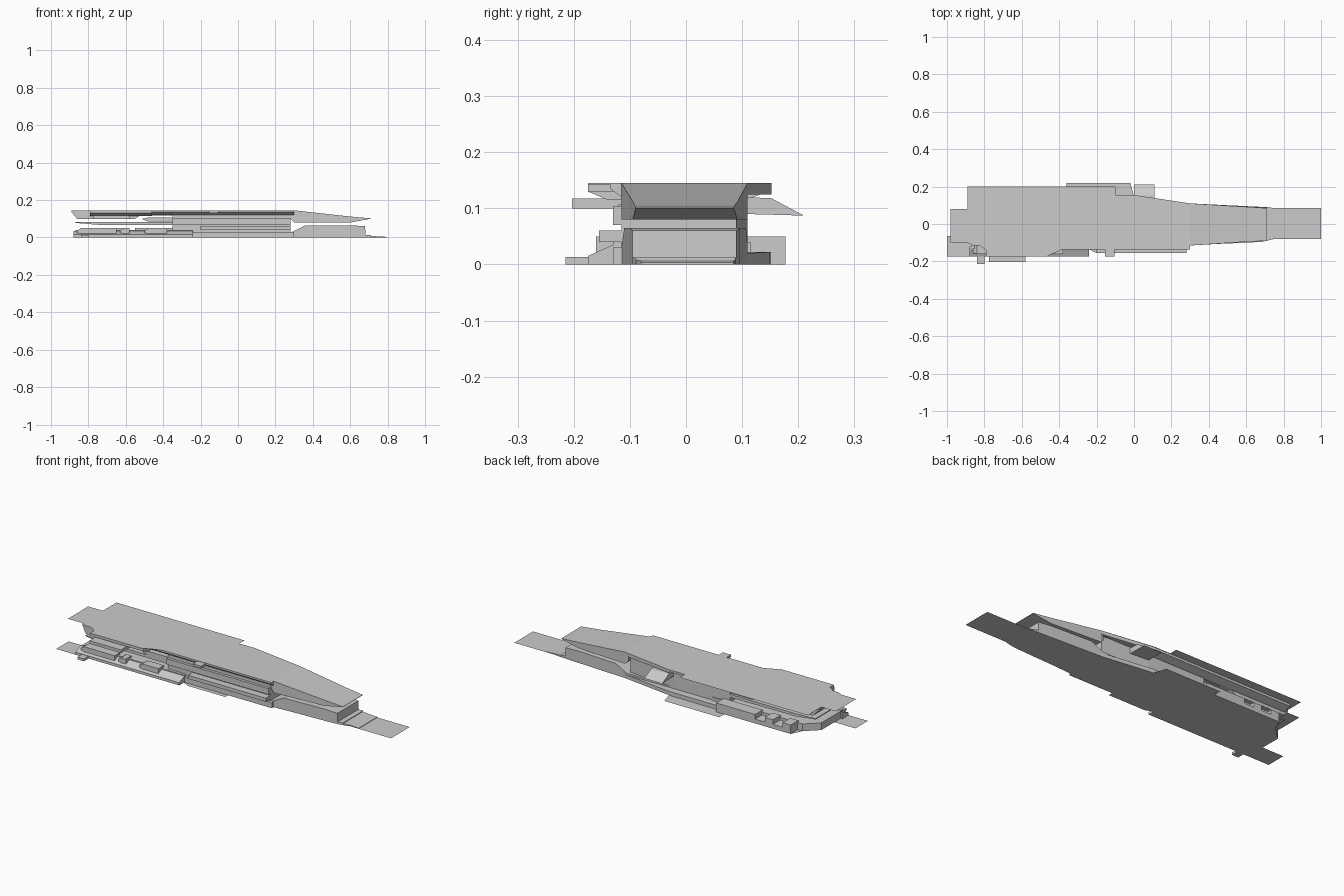
import bpy, bmesh

TOP = 0.145


def finish(name, bm, solid=True):
    if solid:
        bmesh.ops.recalc_face_normals(bm, faces=bm.faces)
    me = bpy.data.meshes.new(name)
    bm.to_mesh(me)
    bm.free()
    ob = bpy.data.objects.new(name, me)
    bpy.context.collection.objects.link(ob)
    return ob


def loft(name, rings):
    """Skin a list of rings with equal point counts and cap both ends."""
    bm = bmesh.new()
    vs = [[bm.verts.new(p) for p in r] for r in rings]
    n = len(vs[0])
    for a, b in zip(vs, vs[1:]):
        for i in range(n):
            j = (i + 1) % n
            bm.faces.new((a[i], a[j], b[j], b[i]))
    bm.faces.new(vs[0][::-1])
    bm.faces.new(vs[-1])
    return finish(name, bm)


def run(name, x0, x1, profile):
    """Extrude a (y, z) profile along the ship."""
    return loft(name, [[(x, y, z) for y, z in profile] for x in (x0, x1)])


def box(name, x0, x1, y0, y1, z0, z1):
    return run(name, x0, x1, [(y0, z0), (y1, z0), (y1, z1), (y0, z1)])


def slab(name, outline, z0, z1):
    """Extrude an (x, y) outline upward."""
    return loft(name, [[(x, y, z) for x, y in outline] for z in (z0, z1)])


def sheet(name, outline, z, up=True):
    bm = bmesh.new()
    f = bm.faces.new([bm.verts.new((x, y, z)) for x, y in outline])
    f.normal_update()
    if (f.normal.z > 0) != up:
        f.normal_flip()
    return finish(name, bm, False)


def sections(name, rows):
    """Loft rectangular frames given as x, y0, y1, z0, z1."""
    return loft(name, [[(x, a, c), (x, b, c), (x, b, d), (x, a, d)]
                       for x, a, b, c, d in rows])


# Flat flight deck with its stern tab and angled edge
sheet("flight_deck", [
    (-.98, .08), (-.98, -.10), (-.85, -.10), (-.79, -.14), (-.79, -.17),
    (-.46, -.17), (-.38, -.135), (.27, -.135), (.3, -.115), (.3, .11),
    (0, .155), (-.10, .155), (-.10, .20), (-.89, .20), (-.89, .08)], TOP)

# Lower plate, reaching past the bow and stern
sheet("base_plate", [
    (-1, -.065), (-1, -.175), (-.24, -.175), (-.24, -.135), (-.2, -.155),
    (.03, -.155), (.03, -.13), (.27, -.13), (.3, -.115), (.71, -.09),
    (.75, -.08), (1, -.08), (1, .085), (.75, .085), (.71, .09), (.3, .11),
    (0, .15), (-.02, .22), (-.36, .22), (-.36, .177), (-.77, .177),
    (-.8, .115), (-.87, .05), (-.87, -.065)], 0, False)

# Upper bow, sloping down to the front
sections("upper_bow", [
    (.28, -.11, .105, .100, .145), (.30, -.115, .11, .08, .145),
    (.60, -.095, .092, .08, .112), (.71, -.09, .085, .10, .102)])

# Lower bow and its stepped foot
sections("lower_bow", [
    (.29, -.115, .11, 0, .03), (.36, -.11, .107, 0, .065),
    (.60, -.10, .095, 0, .065), (.68, -.095, .09, 0, .06),
    (.681, -.095, .09, 0, .012), (.71, -.09, .088, 0, .012)])
sections("bow_foot", [
    (.71, -.088, .087, 0, .008), (.75, -.08, .085, 0, .006),
    (.80, -.08, .085, 0, .003)])

# Midship core with front belts
slab("midship_core", [(-.35, -.115), (.28, -.115), (.28, .09), (.0, .11),
                      (-.35, .11)], .03, .13)
box("middle_belt", -.35, .28, -.13, -.115, .070, .103)
box("lower_belt", -.20, .28, -.155, -.115, .04, .06)
box("midship_base", -.24, .3, -.13, .11, 0, .03)
run("upper_gallery", -.53, .3, [(-.11, .145), (-.135, .145),
                                (-.135, .135), (-.115, .12), (-.11, .12)])

# Stern shelf, upper hull and lower hull
sections("stern_shelf", [
    (-.87, -.10, .10, .078, .083), (-.75, -.115, .11, .068, .083),
    (-.35, -.115, .11, .066, .083)])
sections("upper_stern", [
    (-.89, -.10, .10, .135, .145), (-.86, -.115, .11, .10, .145),
    (-.55, -.115, .11, .10, .145), (-.52, -.115, .11, .12, .145),
    (-.35, -.115, .11, .125, .145)])
sections("stern_knee", [(-.51, -.115, .10, .095, .10),
                        (-.48, -.12, .10, .085, .107),
                        (-.35, -.12, .10, .085, .107)])
slab("lower_stern", [(-.87, -.13), (-.24, -.13), (-.24, .115),
                     (-.80, .115), (-.87, .05)], 0, .04)

# Sloped galleries on the front side
run("stern_gallery_top", -.79, -.46, [
    (-.11, .145), (-.175, .145), (-.175, .13), (-.14, .115), (-.11, .115)])
run("stern_gallery_low", -.88, -.24, [
    (-.12, 0), (-.175, 0), (-.175, .015), (-.13, .035), (-.12, .035)])
for i, (a, b) in enumerate([(-.84, -.65), (-.61, -.58), (-.48, -.38)]):
    sections(f"gallery_block_{i}", [(a - .02, -.155, -.11, .015, .035),
                                    (a, -.16, -.11, .015, .05),
                                    (b, -.16, -.11, .015, .05)])

# Small platforms on the front side
box("side_platform", -.775, -.58, -.203, -.11, .10, .117)
box("corner_platform", -.84, -.80, -.215, -.17, 0, .013)
box("deck_bracket", -.155, -.105, -.175, -.12, .13, .143)

# Galleries and platforms on the back side
run("back_gallery_top", -.86, .0, [(.10, .145), (.152, .145),
                                   (.152, .132), (.115, .118), (.10, .118)])
sections("back_gallery_end", [(0, .10, .152, .125, .145),
                              (.3, .10, .11, .125, .145)])
sections("back_gallery_low", [(-.36, .10, .152, 0, .022),
                              (0, .10, .15, 0, .022), (.3, .10, .11, 0, .02)])
for i, (a, b) in enumerate([(-.77, -.72), (-.66, -.61), (-.55, -.31)]):
    box(f"back_block_{i}", a, b, .11, .177, .024, .05)
box("back_sponson", -.77, -.31, .11, .177, 0, .024)
run("back_wing", 0, .11, [(.10, .09), (.21, .087), (.152, .118),
                          (.10, .12)])
